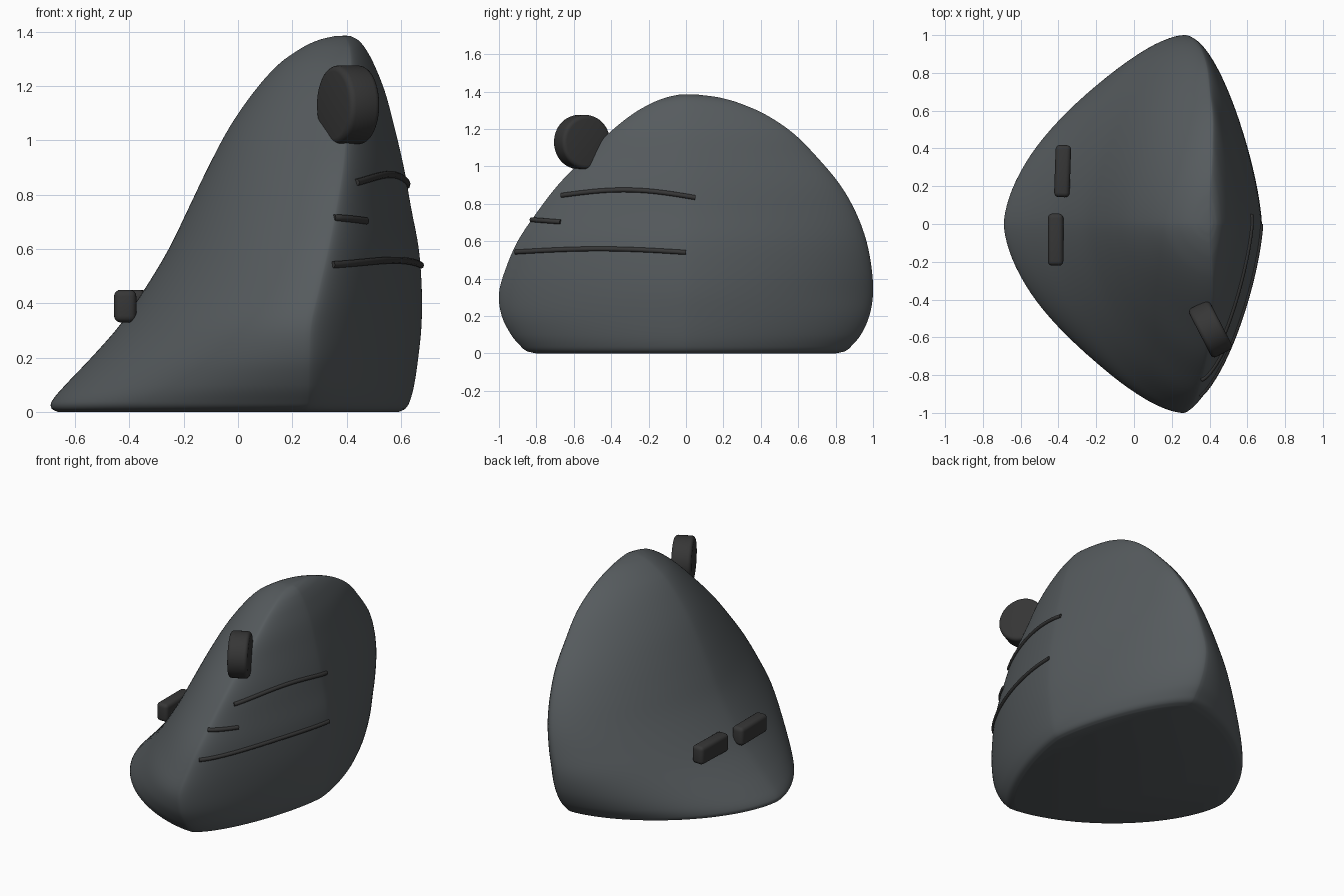
import bpy, bmesh, math
from mathutils import Vector, Matrix

cube = bpy.data.objects.get("Cube")
if cube:
    bpy.data.objects.remove(cube, do_unlink=True)


def material(name, color):
    mat = bpy.data.materials.new(name)
    mat.use_nodes = True
    mat.diffuse_color = (*color, 1)
    mat.node_tree.nodes["Principled BSDF"].inputs["Base Color"].default_value = (*color, 1)
    return mat


slate = material("slate grey", (0.093, 0.105, 0.112))
charcoal = material("charcoal", (0.037, 0.037, 0.037))


def finish(name, bm, mat, angle=40):
    bmesh.ops.recalc_face_normals(bm, faces=bm.faces)
    mesh = bpy.data.meshes.new(name)
    bm.to_mesh(mesh)
    bm.free()
    mesh.materials.append(mat)
    obj = bpy.data.objects.new(name, mesh)
    bpy.context.collection.objects.link(obj)
    bpy.ops.object.select_all(action='DESELECT')
    obj.select_set(True)
    bpy.context.view_layer.objects.active = obj
    bpy.ops.object.shade_smooth_by_angle(angle=math.radians(angle))
    return obj


# Body profile: height, palm side x, ridge x, thumb side x, front depth, back depth
PROFILE = [
    (0, -.66, .25, .59, .80, .80),
    (.012, -.685, .25, .615, .85, .85),
    (.04, -.685, .255, .632, .885, .885),
    (.1, -.635, .258, .648, .935, .935),
    (.2, -.54, .26, .663, .985, .98),
    (.32, -.435, .265, .675, 1, 1),
    (.45, -.345, .295, .676, .965, .993),
    (.6, -.255, .33, .665, .9, .965),
    (.75, -.182, .36, .637, .8, .91),
    (.9, -.11, .385, .61, .685, .825),
    (1.05, -.03, .4, .575, .54, .7),
    (1.18, .06, .415, .54, .41, .57),
    (1.28, .15, .415, .5, .285, .42),
    (1.34, .235, .41, .467, .18, .28),
    (1.37, .3, .4, .44, .1, .17),
    (1.383, .355, .395, .415, .04, .07),
]
PALM_POWER, THUMB_POWER = 1.65, 1.45


def smooth_rows(rows, steps=4):
    """Refine the profile with a cubic through uneven heights."""
    def slope(i, k):
        a, b = rows[max(i - 1, 0)], rows[min(i + 1, len(rows) - 1)]
        return (b[k] - a[k]) / (b[0] - a[0])
    out = []
    for i in range(len(rows) - 1):
        a, b = rows[i], rows[i + 1]
        h = b[0] - a[0]
        for s in range(steps):
            t = s / steps
            row = [a[0] + h * t]
            for k in range(1, len(a)):
                row.append((2*t**3 - 3*t**2 + 1) * a[k] + (t**3 - 2*t**2 + t) * h * slope(i, k)
                           + (3*t**2 - 2*t**3) * b[k] + (t**3 - t**2) * h * slope(i + 1, k))
            out.append(row)
    return out + [list(rows[-1])]


rows = smooth_rows(PROFILE)


def section_point(row, angle):
    z, palm, ridge, thumb, front, back = row
    c, s = math.cos(angle), math.sin(angle)
    power, reach = (THUMB_POWER, thumb) if s >= 0 else (PALM_POWER, palm)
    x = ridge + (reach - ridge) * abs(s) ** (2 / power)
    y = abs(c) ** (2 / power) * (back if c >= 0 else -front)
    return x, y, z


def thumb_surface(y, z):
    """Point on the thumb side of the body."""
    i = next(i for i in range(1, len(rows)) if rows[i][0] >= z)
    a, b = rows[i - 1], rows[i]
    t = (z - a[0]) / (b[0] - a[0])
    _, _, ridge, thumb, front, back = [p + (q - p) * t for p, q in zip(a, b)]
    f = min(abs(y) / (front if y < 0 else back), 1)
    x = ridge + (thumb - ridge) * (1 - f ** THUMB_POWER) ** (1 / THUMB_POWER)
    return Vector((x, y, z))


# Body lofted from horizontal sections
SIDES = 112
bm = bmesh.new()
rings = [[bm.verts.new(section_point(r, math.tau * i / SIDES)) for i in range(SIDES)] for r in rows]
for low, high in zip(rings, rings[1:]):
    for i in range(SIDES):
        j = (i + 1) % SIDES
        bm.faces.new((low[i], low[j], high[j], high[i]))
bm.faces.new(rings[0])
peak = bm.verts.new((.395, 0, 1.385))
for i in range(SIDES):
    bm.faces.new((rings[-1][i], rings[-1][(i + 1) % SIDES], peak))
finish("body", bm, slate, 50)

# Scroll wheel on the front of the ridge
bm = bmesh.new()
axis = Vector((.89, .46, 0))
place = Matrix.Translation((.405, -.556, 1.13)) @ axis.to_track_quat('Z', 'Y').to_matrix().to_4x4()
bmesh.ops.create_cone(bm, cap_ends=True, segments=48, radius1=.145, radius2=.145, depth=.125)
rims = [e for e in bm.edges if any(len(f.verts) > 4 for f in e.link_faces)]
bmesh.ops.bevel(bm, geom=rims, offset=.022, segments=4, profile=.5, affect='EDGES')
bmesh.ops.transform(bm, matrix=place, verts=bm.verts)
finish("scroll_wheel", bm, charcoal)


# Two rounded buttons on the palm side
def button(name, center, turn):
    bm = bmesh.new()
    bmesh.ops.create_cube(bm, size=1)
    bmesh.ops.scale(bm, vec=(.082, .276, .12), verts=bm.verts)
    bmesh.ops.bevel(bm, geom=bm.edges[:], offset=.024, segments=4, profile=.5, affect='EDGES')
    bmesh.ops.transform(bm, verts=bm.verts, matrix=Matrix.Translation(center)
                        @ Matrix.Rotation(math.radians(turn), 4, 'Z'))
    finish(name, bm, charcoal)


button("front_button", (-.415, -.083, .39), 0)
button("back_button", (-.378, .28, .39), -2)


# Thin raised trim lines following the thumb side
def trim_line(name, y0, y1, z0, z1, rise, radius=.013, steps=28, sides=10):
    path = []
    for i in range(steps + 1):
        t = i / steps
        path.append(thumb_surface(y0 + (y1 - y0) * t, z0 + (z1 - z0) * t + rise * math.sin(math.pi * t)))
    bm = bmesh.new()
    loops = []
    for i, p in enumerate(path):
        along = (path[min(i + 1, steps)] - path[max(i - 1, 0)]).normalized()
        side = along.cross(Vector((0, 0, 1))).normalized()
        up = side.cross(along)
        loops.append([bm.verts.new(p + radius * (side * math.cos(a) + up * math.sin(a)))
                      for a in (math.tau * k / sides for k in range(sides))])
    for a, b in zip(loops, loops[1:]):
        for k in range(sides):
            m = (k + 1) % sides
            bm.faces.new((a[k], a[m], b[m], b[k]))
    bm.faces.new(loops[0])
    bm.faces.new(loops[-1])
    finish(name, bm, charcoal)


trim_line("upper_trim_line", -.665, .05, .845, .833, .035)
trim_line("short_trim_line", -.825, -.67, .715, .703, 0)
trim_line("lower_trim_line", -.91, 0, .542, .54, .018)
